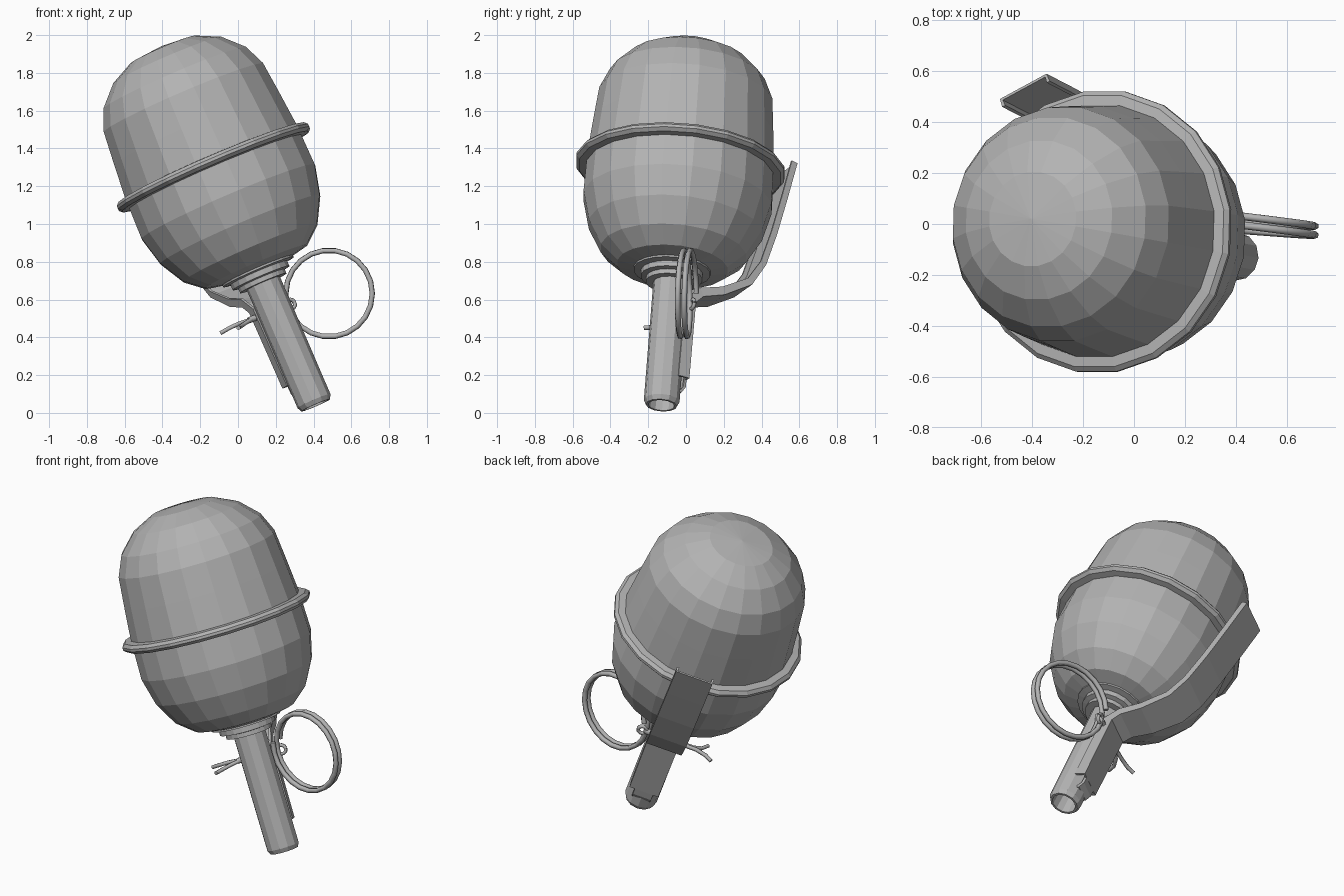
import bpy, math
from mathutils import Vector, Matrix

cube = bpy.data.objects.get("Cube")
if cube:
    bpy.data.objects.remove(cube, do_unlink=True)

# One plain metal colour
GREY = (0.45, 0.45, 0.45, 1)
metal = bpy.data.materials.new("plain grey metal")
metal.use_nodes = True
metal.diffuse_color = GREY
metal.node_tree.nodes["Principled BSDF"].inputs["Base Color"].default_value = GREY

# Tilted frame: x across the lever, y out towards the lever, z along the body
axis = Vector((-0.394, 0.073, 0.916)).normalized()
side = Vector((0, 1, 0)).cross(axis).normalized()
back = axis.cross(side)
roll = math.radians(27)
across = side * math.cos(roll) + back * math.sin(roll)
outward = back * math.cos(roll) - side * math.sin(roll)
FRAME = Matrix((across, outward, axis)).transposed().to_4x4()
FRAME.translation = (-0.13, -0.03, 1.30)


def add_mesh(name, verts, faces, smooth=False):
    mesh = bpy.data.meshes.new(name)
    mesh.from_pydata(verts, [], faces)
    mesh.materials.append(metal)
    mesh.polygons.foreach_set("use_smooth", [smooth] * len(mesh.polygons))
    obj = bpy.data.objects.new(name, mesh)
    obj.matrix_world = FRAME
    bpy.context.collection.objects.link(obj)
    return obj


def lathe(name, profile, sides):
    """Revolve (radius, height) points, listed from top to bottom."""
    verts, rings, faces = [], [], []
    for r, h in profile:
        count = sides if r > 0 else 1
        rings.append([len(verts) + i for i in range(count)])
        for i in range(count):
            a = math.tau * i / sides
            verts.append((r * math.cos(a), r * math.sin(a), h))
    for top, low in zip(rings, rings[1:]):
        for i in range(sides):
            j = (i + 1) % sides
            quad = [top[i % len(top)], low[i % len(low)], low[j % len(low)], top[j % len(top)]]
            faces.append(list(dict.fromkeys(quad)))
    return add_mesh(name, verts, faces)


def wire(name, points, radius, matrix, flat=1.0):
    curve = bpy.data.curves.new(name, "CURVE")
    curve.dimensions = "3D"
    curve.bevel_depth = radius
    curve.bevel_resolution = 1
    curve.use_fill_caps = True
    line = curve.splines.new("POLY")
    line.points.add(len(points) - 1)
    for p, co in zip(line.points, points):
        p.co = (*co, 1)
    curve.materials.append(metal)
    obj = bpy.data.objects.new(name, curve)
    obj.matrix_world = matrix
    bpy.context.collection.objects.link(obj)
    return obj


def channel(name, stations):
    """Sweep a U section through (out, height, half width, flange depth)."""
    verts, faces = [], []
    for i, (out, h, w, d) in enumerate(stations):
        a, b = stations[max(i - 1, 0)], stations[min(i + 1, len(stations) - 1)]
        run = Vector((b[0] - a[0], b[1] - a[1])).normalized()
        inner = (out + run.y * d, h - run.x * d)
        verts += [(-w, *inner), (-w, out, h), (w, out, h), (w, *inner)]
    for i in range(len(stations) - 1):
        for k in range(3):
            n = 4 * i + k
            faces.append((n, n + 1, n + 5, n + 4))
    obj = add_mesh(name, verts, faces)
    shell = obj.modifiers.new("thickness", "SOLIDIFY")
    shell.thickness = 0.014
    shell.offset = 0
    return obj


# Main shell and the seam band around it
lathe("body", [(0, .70), (.187, .68), (.315, .617), (.415, .515), (.465, .4), (.483, .22),
               (.5, .03), (.505, -.2), (.465, -.36), (.39, -.495), (.295, -.575),
               (.18, -.6), (0, -.6)], 20)
lathe("seam_band", [(.49, .03), (.54, .025), (.558, .008), (.558, -.008), (.54, -.025), (.49, -.03)], 20)

# Stepped collar under the shell
lathe("collar", [(0, -.55), (.205, -.55), (.205, -.605), (.165, -.61), (.165, -.64),
                 (.135, -.645), (.135, -.67), (0, -.67)], 20)

# Fuse tube with a hollow end
lathe("fuse_tube", [(0, -.66), (.095, -.66), (.095, -1.35), (.083, -1.375), (.07, -1.375),
                    (.065, -1.25), (0, -1.25)], 12)

# Safety lever, with a narrow hooked tab at its foot
channel("safety_lever", [(.625, .15, .105, .03), (.585, -.06, .105, .03), (.54, -.28, .105, .03),
                         (.49, -.47, .105, .03), (.42, -.6, .102, .035), (.27, -.695, .095, .04),
                         (.15, -.735, .088, .045), (.108, -.78, .085, .06), (.105, -1.22, .082, .06)])
channel("lever_hook", [(.105, -1.2, .05, .01), (.103, -1.26, .05, .01), (.085, -1.29, .05, .01),
                       (.045, -1.3, .05, .01)])

# Split pin through the lever: head loop, shank and two spread legs
PIN_H = -.82
wire("pin_shank", [(-.13, .07, PIN_H), (.12, .07, PIN_H)], .018, FRAME)
wire("pin_leg_straight", [(-.11, .075, PIN_H), (-.19, .08, PIN_H + .004), (-.25, .095, PIN_H),
                          (-.29, .12, PIN_H - .005)], .012, FRAME)
wire("pin_leg_bent", [(-.11, .065, PIN_H), (-.17, .055, PIN_H - .01), (-.22, .025, PIN_H - .02),
                      (-.25, -.02, PIN_H - .025)], .012, FRAME)
loop = [(.135 + .026 * math.cos(a), .07, PIN_H + .026 * math.sin(a))
        for a in (math.tau * i / 10 for i in range(11))]
wire("pin_head", loop, .011, FRAME)

# Pull ring: two turns of wire, slightly turned
TURN = 22
coil = []
for i in range(2 * TURN + 1):
    a = math.pi + math.tau * i / TURN
    x, z = .229 * math.cos(a), .229 * math.sin(a)
    coil.append((x, .035 * (i / TURN - 1) - .1 * x, z))
wire("pull_ring", coil, .015, Matrix.Translation((.482, -.003, .632)))
